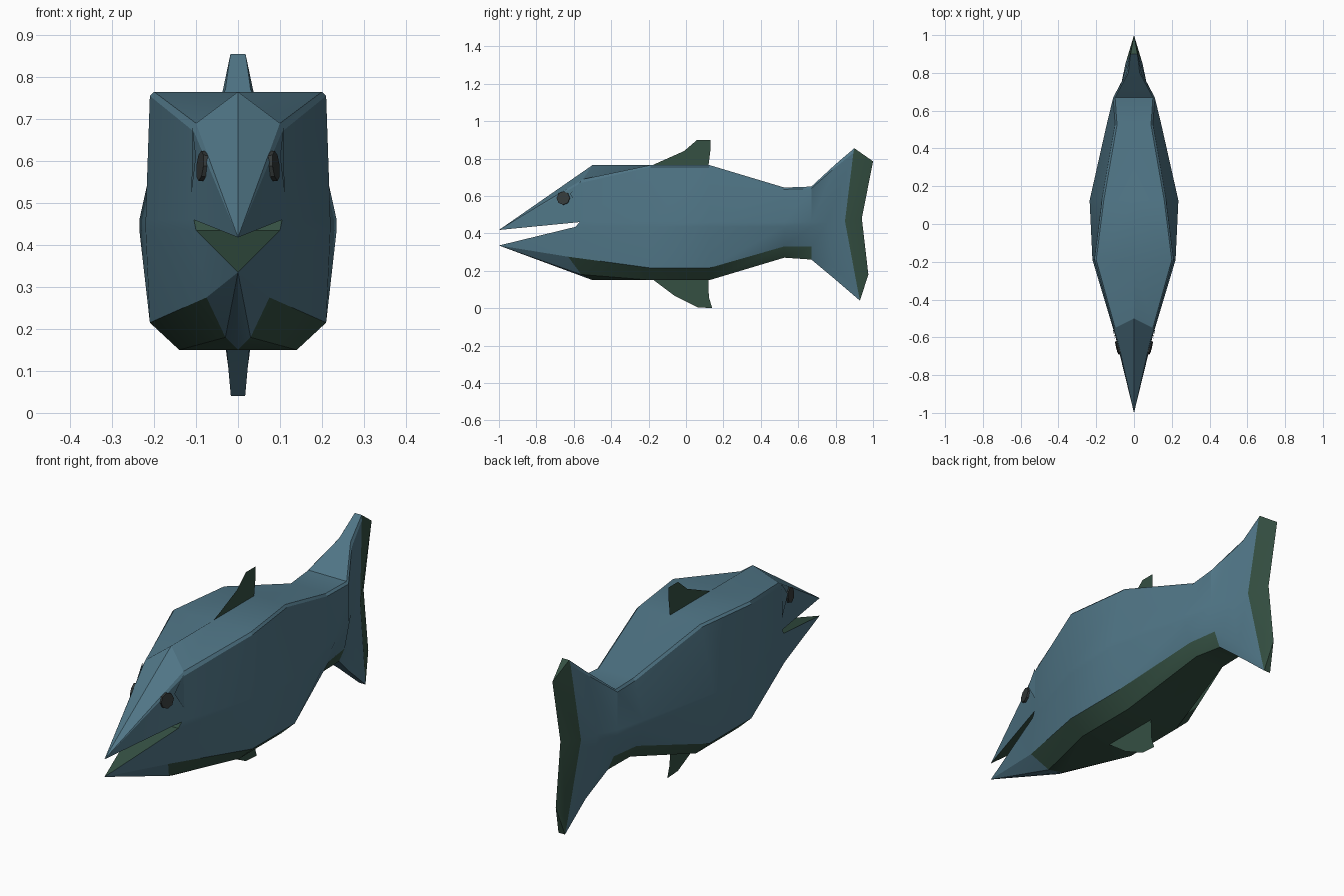
import bpy, bmesh, math
from mathutils import Vector

if "Cube" in bpy.data.objects:
    bpy.data.objects.remove(bpy.data.objects["Cube"])


def material(name, r, g, b):
    m = bpy.data.materials.new(name)
    m.diffuse_color = (r, g, b, 1)
    m.use_nodes = True
    m.node_tree.nodes["Principled BSDF"].inputs["Base Color"].default_value = m.diffuse_color
    return m


BLUE = material("blue_scales", .08, .18, .24)
GREEN = material("dark_green", .035, .08, .055)
BLACK = material("eye_dark", .035, .042, .042)


def finish(name, bm, mats):
    me = bpy.data.meshes.new(name)
    bm.to_mesh(me)
    bm.free()
    ob = bpy.data.objects.new(name, me)
    bpy.context.collection.objects.link(ob)
    for m in mats:
        me.materials.append(m)
    return ob


def section(y, zb, xb, zc, xc, xm, xt, zt):
    """Right half of a body ring, from belly centre up to back centre."""
    return [(0, y, zb), (xb, y, zb), (xc, y, zc), (xm, y, .435), (xm, y, .46),
            (xt + .01, y, zt - .01), (xt, y, zt), (0, y, zt)]


# Body rings: head joint, trunk, tail root, tail fan, rear edge
head = [(0, -.5, .15), (.03, -.56, .18), (.075, -.63, .275), (.1, -.59, .435),
        (.105, -.57, .46), (.105, -.56, .67), (.1, -.55, .69), (0, -.5, .765)]
crease = [(0, .79, .16), (.028, .79, .16), (.04, .78, .23), (.065, .755, .46),
          (.065, .755, .46), (.04, .795, .75), (.03, .8, .77), (0, .8, .77)]
rim = [(0, .93, .04), (.017, .93, .04), (.022, .918, .1), (.045, .85, .465),
       (.045, .85, .465), (.022, .895, .83), (.018, .9, .855), (0, .9, .855)]
edge = [(0, .975, .18)] * 3 + [(0, .94, .48)] * 2 + [(0, 1, .785)] * 3
rings = [head,
         section(-.19, .15, .14, .215, .21, .22, .2, .765),
         section(.125, .15, .14, .215, .21, .235, .16, .765),
         section(.525, .27, .075, .33, .11, .145, .09, .645),
         section(.67, .26, .06, .33, .09, .11, .1, .65),
         crease, rim, edge]

bm = bmesh.new()
rows = [[bm.verts.new(p) for p in ring] for ring in rings]


def face(verts, mat=0):
    bm.faces.new(verts).material_index = mat


for i, (a, b) in enumerate(zip(rows, rows[1:])):
    for j in range(7):
        green = i == 6 or (i < 4 and j < 2)
        face((a[j], a[j + 1], b[j + 1], b[j]), int(green))

# Jaws and open mouth
h = rows[0]
upper, lower = bm.verts.new((0, -1, .418)), bm.verts.new((0, -1, .335))
roof, floor = bm.verts.new((0, -.57, .46)), bm.verts.new((0, -.59, .435))
for j in (0, 1, 2):
    face((h[j], h[j + 1], lower))
for j in (4, 5, 6):
    face((h[j], h[j + 1], upper))
face((h[4], upper, roof), 1)
face((h[3], h[4], roof, floor), 1)
face((h[3], floor, lower), 1)

bmesh.ops.remove_doubles(bm, verts=bm.verts, dist=.0005)
bmesh.ops.mirror(bm, geom=bm.verts[:] + bm.edges[:] + bm.faces[:], axis='X', merge_dist=.0005)
bmesh.ops.remove_doubles(bm, verts=bm.verts, dist=.0005)
bmesh.ops.recalc_face_normals(bm, faces=bm.faces)
body = finish("body", bm, [BLUE, GREEN])
bpy.context.view_layer.objects.active = body
body.select_set(True)
bpy.ops.object.shade_smooth_by_angle(angle=math.radians(22))
body.select_set(False)


# Flat single-sheet fins
def sheet(name, points, mat):
    bm = bmesh.new()
    bm.faces.new([bm.verts.new(p) for p in points])
    return finish(name, bm, [mat])


dorsal = [(-.19, .76), (-.01, .84), (.06, .9), (.13, .9), (.13, .84), (.12, .76)]
ventral = [(-.18, .155), (-.06, .065), (.06, .005), (.14, 0), (.122, .06), (.12, .155)]
sheet("dorsal_fin", [(0, y, z) for y, z in dorsal], GREEN)
sheet("ventral_fin", [(0, y, z) for y, z in ventral], GREEN)

for side, s in (("right", 1), ("left", -1)):
    # Gill flap behind the eye
    sheet("gill_flap_" + side,
          [(s * .108, -.562, .68), (s * .1, -.62, .61), (s * .111, -.56, .52)], BLUE)
    # Octagonal eye disc lying on the cheek
    bpy.ops.mesh.primitive_cylinder_add(vertices=8, radius=.036, depth=.016,
                                        location=(s * .083, -.655, .588))
    eye = bpy.context.object
    eye.name = "eye_" + side
    eye.rotation_euler = Vector((s * .97, -.24, .1)).to_track_quat('Z', 'Y').to_euler()
    eye.data.materials.append(BLACK)
    eye.select_set(False)
